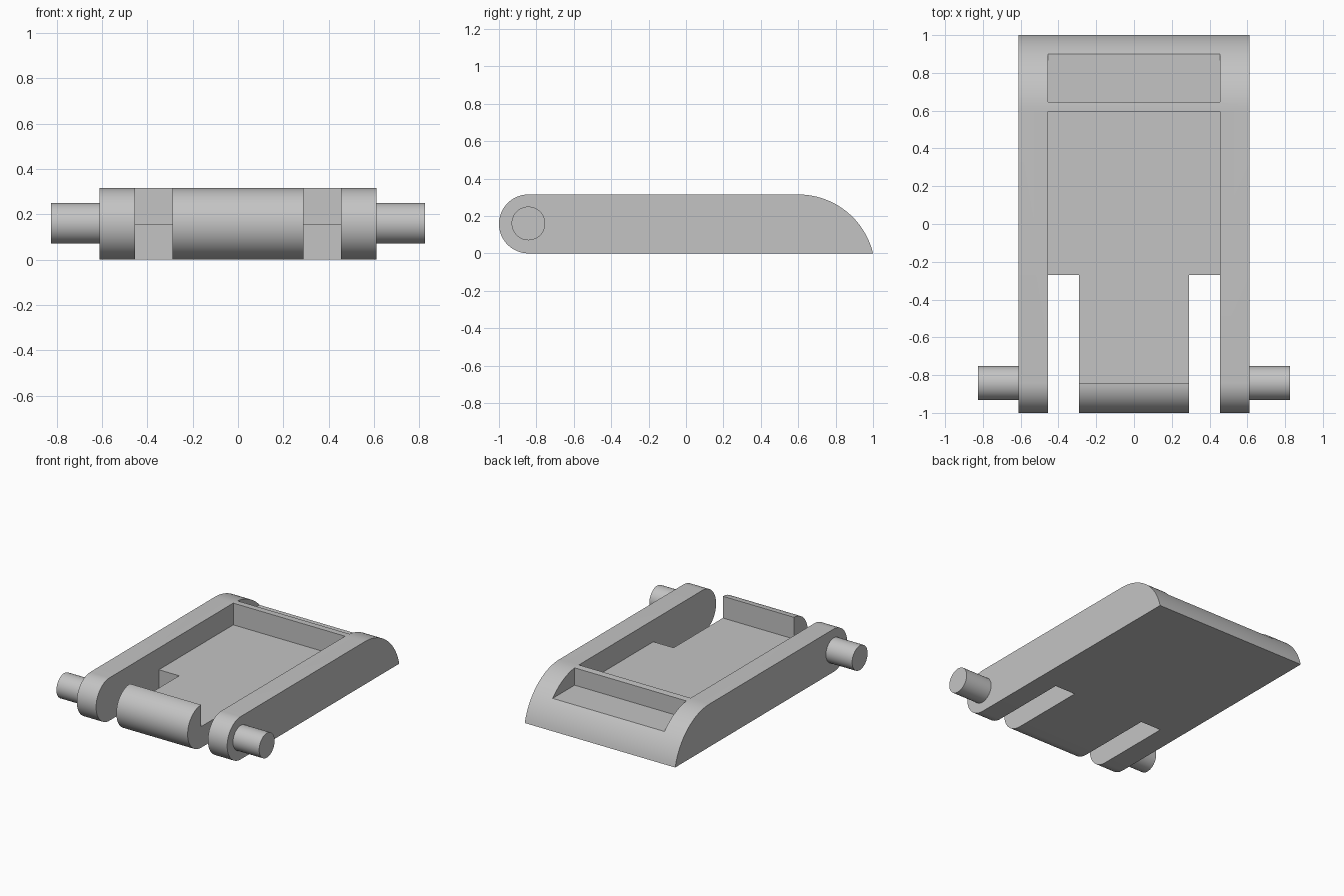
import bpy, bmesh, math
from mathutils import Matrix

if "Cube" in bpy.data.objects:
    bpy.data.objects.remove(bpy.data.objects["Cube"], do_unlink=True)

grey = bpy.data.materials.new("plain grey")
grey.use_nodes = True
colour = (0.55, 0.55, 0.55, 1)
grey.diffuse_color = colour
grey.node_tree.nodes["Principled BSDF"].inputs["Base Color"].default_value = colour

HEIGHT = 0.315
R = HEIGHT / 2            # rounded hinge end
HINGE_Y = -1 + R
HALF_W = 0.612
POCKET_X = 0.455
TONGUE_X = 0.29
ARC_Y = 0.6               # where the sloped nose begins


def add_object(name, bm):
    bmesh.ops.recalc_face_normals(bm, faces=bm.faces)
    mesh = bpy.data.meshes.new(name)
    bm.to_mesh(mesh)
    bm.free()
    mesh.materials.append(grey)
    obj = bpy.data.objects.new(name, mesh)
    bpy.context.collection.objects.link(obj)
    return obj


def activate(obj):
    bpy.ops.object.select_all(action='DESELECT')
    obj.select_set(True)
    bpy.context.view_layer.objects.active = obj


def cut_box(obj, x, y, z):
    """Cut a box given as (low, high) ranges out of an object."""
    bm = bmesh.new()
    bmesh.ops.create_cube(bm, size=1)
    for v in bm.verts:
        for i, (low, high) in enumerate((x, y, z)):
            v.co[i] = high if v.co[i] > 0 else low
    cutter = add_object("cutter", bm)
    cutter.hide_render = True
    mod = obj.modifiers.new("cut", 'BOOLEAN')
    mod.operation = 'DIFFERENCE'
    mod.solver = 'EXACT'
    mod.object = cutter
    activate(obj)
    bpy.ops.object.modifier_apply(modifier=mod.name)
    bpy.data.objects.remove(cutter, do_unlink=True)


def arc(cy, cz, r, start, end, steps):
    angles = [start + (end - start) * i / steps for i in range(steps + 1)]
    return [(cy + r * math.cos(a), cz + r * math.sin(a)) for a in angles]


# Body: side profile with round hinge end and curved nose, extruded across x
run = 1 - ARC_Y
nose_r = (run ** 2 + HEIGHT ** 2) / (2 * HEIGHT)
nose_z = HEIGHT - nose_r
profile = arc(HINGE_Y, R, R, math.pi / 2, math.pi * 1.5, 32)
profile += arc(ARC_Y, nose_z, nose_r, math.atan2(-nose_z, run), math.pi / 2, 24)

bm = bmesh.new()
face = bm.faces.new([bm.verts.new((-HALF_W, y, z)) for y, z in profile])
side = bmesh.ops.extrude_face_region(bm, geom=[face])
moved = [g for g in side["geom"] if isinstance(g, bmesh.types.BMVert)]
bmesh.ops.translate(bm, verts=moved, vec=(2 * HALF_W, 0, 0))
body = add_object("hinged_body", bm)

# Main pocket, nose pocket and the two slots beside the tongue
cut_box(body, (-POCKET_X, POCKET_X), (HINGE_Y, 0.595), (0.155, 0.5))
cut_box(body, (-POCKET_X, POCKET_X), (0.645, 1.2), (0.185, 0.5))
for low, high in ((-POCKET_X, -TONGUE_X), (TONGUE_X, POCKET_X)):
    cut_box(body, (low, high), (-1.2, -0.27), (-0.2, 0.5))
activate(body)
bpy.ops.object.shade_smooth_by_angle(angle=math.radians(25))

# Hinge pins on both outer sides
for name, sign in (("left_pin", 1), ("right_pin", -1)):
    inner, outer = HALF_W - 0.02, 0.825
    bm = bmesh.new()
    place = (Matrix.Translation((sign * (inner + outer) / 2, HINGE_Y, 0.16))
             @ Matrix.Rotation(math.pi / 2, 4, 'Y'))
    bmesh.ops.create_cone(bm, cap_ends=True, segments=48, radius1=0.09,
                          radius2=0.09, depth=outer - inner, matrix=place)
    pin = add_object(name, bm)
    activate(pin)
    bpy.ops.object.shade_smooth_by_angle(angle=math.radians(25))
